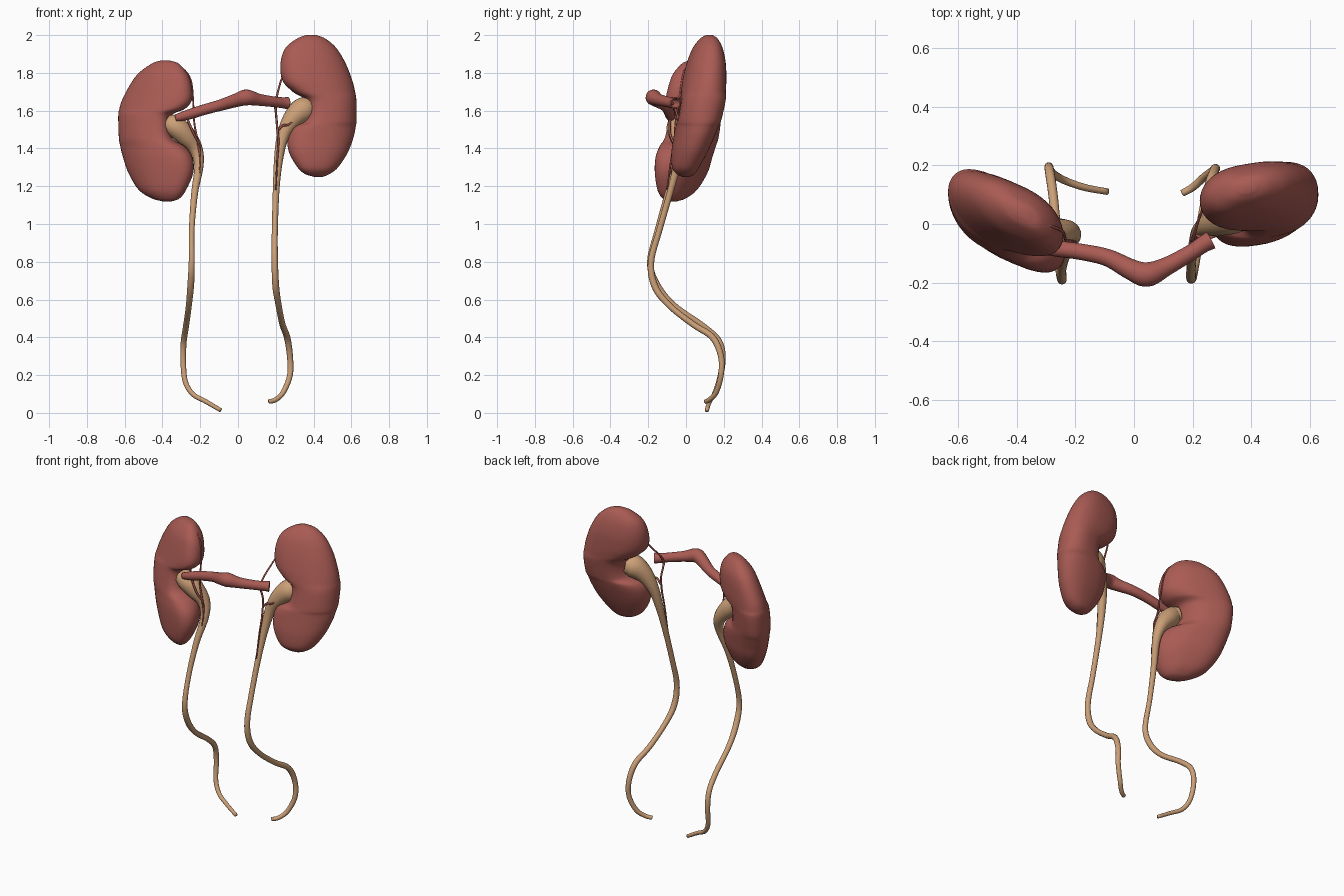
import bpy
import math
from mathutils import Vector

cube = bpy.data.objects.get("Cube")
if cube:
    bpy.data.objects.remove(cube, do_unlink=True)


def make_material(name, colour):
    material = bpy.data.materials.new(name)
    material.use_nodes = True
    material.diffuse_color = (*colour, 1)
    shader = material.node_tree.nodes["Principled BSDF"]
    shader.inputs["Base Color"].default_value = (*colour, 1)
    shader.inputs["Roughness"].default_value = 0.7
    return material


organ_red = make_material("organ red", (0.40, 0.105, 0.088))
duct_tan = make_material("duct tan", (0.60, 0.35, 0.185))


def smooth_rows(rows, steps):
    """Pass a smooth curve through rows holding any number of values."""
    rows = [Vector(row) for row in rows]
    padded = [rows[0] * 2 - rows[1]] + rows + [rows[-1] * 2 - rows[-2]]
    result = []
    for before, start, end, after in zip(padded, padded[1:], padded[2:], padded[3:]):
        for step in range(steps):
            t = step / steps
            slope_in = (end - before) / 2
            slope_out = (after - start) / 2
            cubic = (start - end) * 2 + slope_in + slope_out
            square = (end - start) * 3 - slope_in * 2 - slope_out
            result.append(start + slope_in * t + square * t ** 2 + cubic * t ** 3)
    return result + [rows[-1]]


def loft(name, rings, material, open_end=False):
    """Skin a stack of rings and close its ends."""
    sides = len(rings[0])
    points = [point for ring in rings for point in ring]
    faces = []
    for row in range(len(rings) - 1):
        for side in range(sides):
            here = row * sides + side
            beside = row * sides + (side + 1) % sides
            faces.append((here, beside, beside + sides, here + sides))
    faces.append(tuple(reversed(range(sides))))
    if not open_end:
        faces.append(tuple(range(len(points) - sides, len(points))))
    mesh = bpy.data.meshes.new(name)
    mesh.from_pydata(points, [], faces)
    mesh.materials.append(material)
    part = bpy.data.objects.new(name, mesh)
    bpy.context.collection.objects.link(part)
    for polygon in mesh.polygons:
        polygon.use_smooth = True
    return part


def circle_angles(sides):
    return [math.tau * side / sides for side in range(sides)]


def kidney(name, rows, middle, slant):
    """Rows, bottom to top: height, inner x, outer x, centre y, half depth."""
    rings = []
    for z, inner, outer, depth, half in smooth_rows(rows, 5):
        ring = []
        for angle in circle_angles(40):
            # The inner side is blunter, so the notch keeps full front and back lips
            across = math.cos(angle)
            bluntness = 0.85 if across > 0 else 0.68
            across = math.copysign(abs(across) ** bluntness, across)
            x = (inner + outer) / 2 + (outer - inner) / 2 * across
            y = depth + slant * (x - middle) + half * math.sin(angle)
            ring.append((x, y, z))
        if outer < inner:
            ring.reverse()
        rings.append(ring)
    return loft(name, rings, organ_red)


def tube(name, rows, material, sides=14, open_end=False):
    """Rows along the path: x, y, z, radius."""
    path = smooth_rows(rows, 6)
    centres = [Vector(row[:3]) for row in path]
    rings = []
    heading = (centres[1] - centres[0]).normalized()
    across = heading.orthogonal().normalized()
    for index, centre in enumerate(centres):
        ahead = centres[min(index + 1, len(centres) - 1)]
        behind = centres[max(index - 1, 0)]
        turned = (ahead - behind).normalized()
        across = heading.rotation_difference(turned) @ across
        heading = turned
        other = heading.cross(across)
        radius = path[index][3]
        rings.append([centre + (across * math.cos(a) + other * math.sin(a)) * radius
                      for a in circle_angles(sides)])
    return loft(name, rings, material, open_end)


# Kidneys: bean shapes with a notch on the inner side
kidney("left_kidney", [
    (1.25, .40, .45, 0, .02), (1.265, .355, .485, 0, .045),
    (1.30, .315, .53, 0, .068), (1.38, .27, .582, .02, .09),
    (1.46, .262, .612, .042, .102), (1.515, .285, .623, .056, .108),
    (1.55, .35, .628, .064, .111), (1.65, .36, .627, .083, .114),
    (1.70, .29, .62, .091, .113), (1.76, .235, .605, .1, .11),
    (1.85, .225, .57, .113, .098), (1.93, .25, .522, .122, .075),
    (1.98, .31, .465, .128, .045), (2, .36, .415, .13, .018),
], .43, .15)

kidney("right_kidney", [
    (1.12, -.35, -.40, -.045, .02), (1.135, -.31, -.455, -.04, .05),
    (1.18, -.275, -.525, -.03, .085), (1.27, -.237, -.58, -.012, .112),
    (1.35, -.24, -.608, -.004, .121), (1.41, -.28, -.623, .004, .123),
    (1.46, -.35, -.631, .01, .123), (1.57, -.355, -.634, .025, .12),
    (1.61, -.28, -.628, .032, .117), (1.66, -.243, -.612, .04, .112),
    (1.74, -.247, -.57, .05, .1), (1.80, -.27, -.525, .055, .082),
    (1.85, -.315, -.455, .058, .045), (1.865, -.36, -.41, .06, .018),
], -.435, -.42)

# Ureters: wide funnels at the kidneys, narrowing into long ducts
tube("left_ureter", [
    (.385, .055, 1.61, .058), (.34, .035, 1.6, .068),
    (.285, .01, 1.55, .052), (.24, -.01, 1.47, .034),
    (.217, -.035, 1.36, .025), (.203, -.075, 1.2, .018),
    (.195, -.14, .97, .016), (.195, -.185, .8, .017),
    (.20, -.165, .67, .018), (.215, -.09, .57, .016),
    (.235, .035, .47, .016), (.26, .14, .40, .017),
    (.275, .185, .30, .016), (.275, .185, .2, .015),
    (.24, .16, .11, .014), (.20, .125, .07, .013), (.165, .105, .06, .012),
], duct_tan)

tube("right_ureter", [
    (-.365, -.03, 1.53, .052), (-.33, -.045, 1.515, .058),
    (-.28, -.035, 1.47, .056), (-.225, -.025, 1.4, .038),
    (-.207, -.045, 1.31, .025), (-.23, -.095, 1.16, .018),
    (-.245, -.15, .97, .015), (-.245, -.19, .8, .016),
    (-.25, -.155, .68, .018), (-.26, -.065, .57, .016),
    (-.275, .09, .46, .016), (-.287, .175, .38, .016),
    (-.29, .195, .28, .015), (-.28, .175, .17, .014),
    (-.24, .15, .1, .013), (-.17, .125, .06, .012), (-.09, .11, .013, .011),
], duct_tan)

# Connecting vein: bulges at the bend and ends in an open flare
vein = tube("connecting_vein", [
    (-.33, -.08, 1.56, .02), (-.26, -.085, 1.58, .027),
    (-.18, -.095, 1.605, .028), (-.09, -.115, 1.63, .03),
    (-.01, -.155, 1.655, .036), (.045, -.172, 1.67, .042),
    (.11, -.145, 1.658, .032), (.19, -.1, 1.647, .028),
    (.235, -.07, 1.642, .029), (.262, -.055, 1.64, .032),
], organ_red, sides=18, open_end=True)
wall = vein.modifiers.new("wall", "SOLIDIFY")
wall.thickness = 0.007

# Fine vessels running over the kidneys and down the ureters
tube("left_long_vessel", [
    (.245, .07, 1.8, .005), (.222, .02, 1.74, .005),
    (.20, -.055, 1.64, .006), (.205, -.04, 1.54, .006),
    (.213, -.06, 1.44, .006), (.207, -.08, 1.33, .005), (.2, -.1, 1.18, .004),
], organ_red, sides=8)
tube("left_vein_branch", [
    (.215, -.08, 1.645, .008), (.2, -.065, 1.63, .007), (.198, -.05, 1.6, .006),
], organ_red, sides=8)
tube("left_pelvis_branch", [
    (.206, -.04, 1.49, .006), (.235, -.045, 1.52, .006),
    (.265, -.045, 1.525, .005), (.3, -.03, 1.55, .004),
], organ_red, sides=8)
tube("right_long_vessel", [
    (-.36, .02, 1.855, .005), (-.29, -.005, 1.82, .005),
    (-.25, -.02, 1.76, .005), (-.238, -.035, 1.66, .005),
    (-.232, -.055, 1.54, .005), (-.212, -.06, 1.43, .006),
    (-.2, -.065, 1.35, .005), (-.203, -.075, 1.27, .004),
], organ_red, sides=8)
tube("right_pelvis_branch", [
    (-.27, -.085, 1.56, .006), (-.235, -.085, 1.48, .006),
    (-.205, -.065, 1.42, .005), (-.2, -.06, 1.36, .004),
], organ_red, sides=8)
